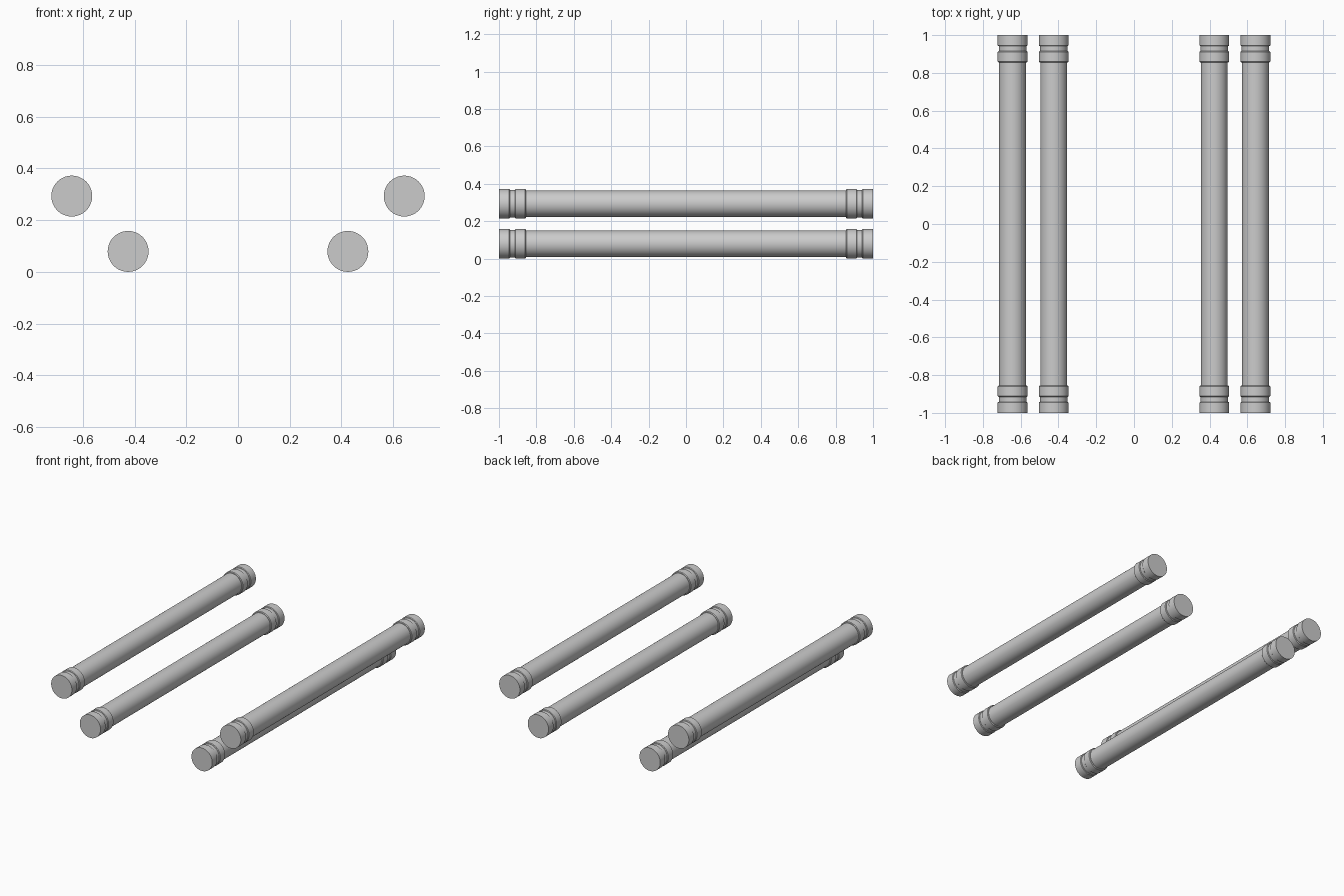
import bpy, bmesh, math

if "Cube" in bpy.data.objects:
    bpy.data.objects.remove(bpy.data.objects["Cube"])

SEG = 64
R, SHAFT, GROOVE, B = 0.079, 0.071, 0.073, 0.004

# Half profile (y, radius) from the end cap to the shaft
half = [(1.0, R), (0.942 + B, R), (0.942, R - B), (0.942, GROOVE),
        (0.915, GROOVE), (0.915, R - B), (0.915 - B, R),
        (0.856 + B, R), (0.856, R - B), (0.856, SHAFT)]
profile = half + [(-y, r) for y, r in reversed(half)]


def tube(name, x, z):
    """Lathe the profile round the y axis and cap both ends."""
    bm = bmesh.new()
    rings = []
    for y, r in profile:
        rings.append([bm.verts.new((r * math.cos(2 * math.pi * i / SEG), y,
                                    r * math.sin(2 * math.pi * i / SEG)))
                      for i in range(SEG)])
    for a, b in zip(rings, rings[1:]):
        for i in range(SEG):
            j = (i + 1) % SEG
            bm.faces.new((a[i], a[j], b[j], b[i]))
    bm.faces.new(rings[0])
    bm.faces.new(rings[-1])
    bmesh.ops.recalc_face_normals(bm, faces=bm.faces)
    mesh = bpy.data.meshes.new(name)
    bm.to_mesh(mesh)
    bm.free()
    ob = bpy.data.objects.new(name, mesh)
    ob.location = (x, 0, z)
    bpy.context.collection.objects.link(ob)
    bpy.ops.object.select_all(action='DESELECT')
    ob.select_set(True)
    bpy.context.view_layer.objects.active = ob
    bpy.ops.object.shade_smooth_by_angle(angle=math.radians(30))


# Lower inner and upper outer tubes on both sides
for side, s in (("left", -1), ("right", 1)):
    tube(f"lower_tube_{side}", s * 0.425, R)
    tube(f"upper_tube_{side}", s * 0.643, 0.293)
